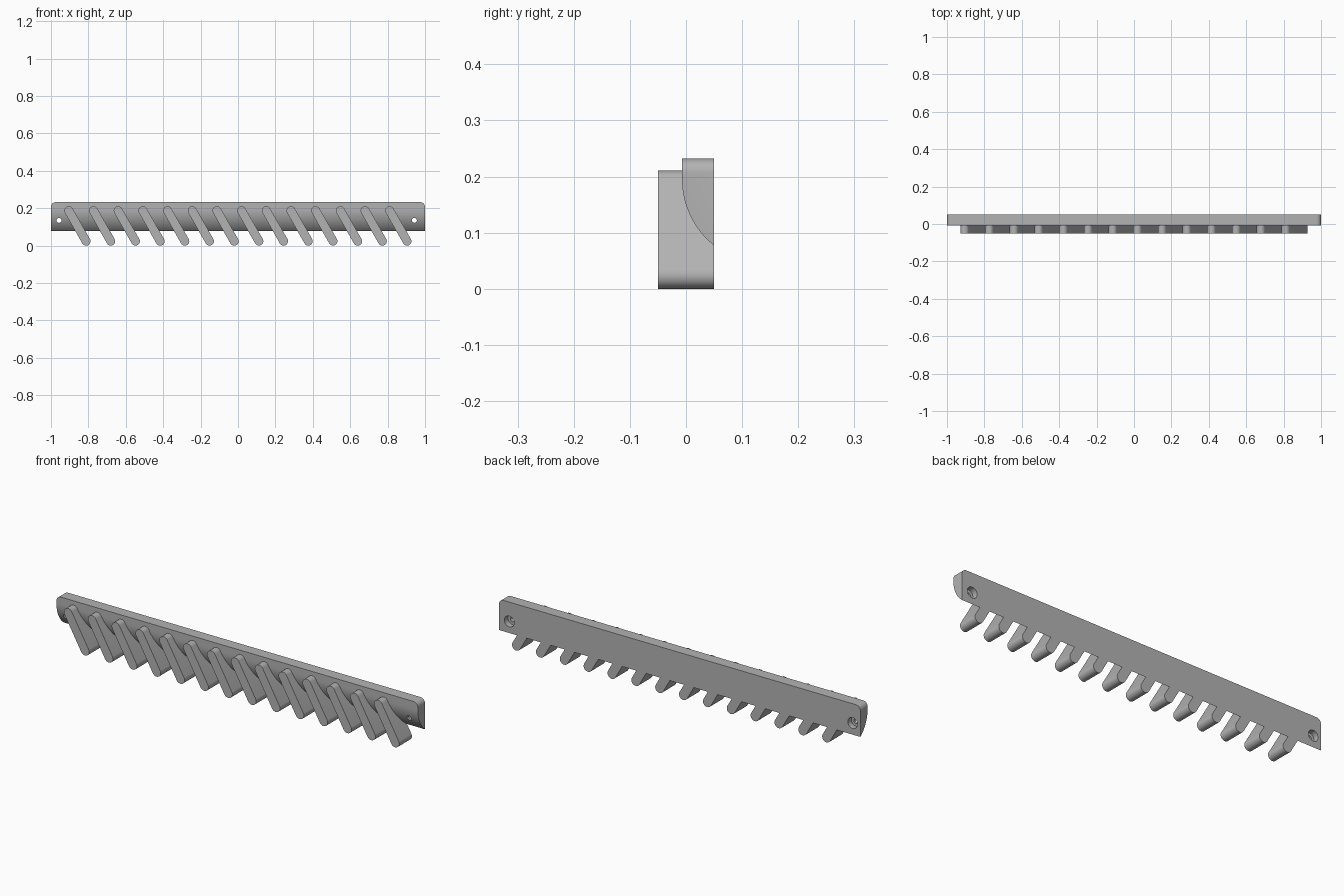
import bpy, bmesh, math
from mathutils import Matrix, Vector

cube = bpy.data.objects.get("Cube")
if cube:
    bpy.data.objects.remove(cube, do_unlink=True)

BACK, FRONT, TOP = 0.05, -0.007, 0.232

grey = bpy.data.materials.new("plain_grey")
grey.use_nodes = True
grey.diffuse_color = (0.45, 0.45, 0.45, 1)
grey.node_tree.nodes["Principled BSDF"].inputs["Base Color"].default_value = (0.45, 0.45, 0.45, 1)


def make_object(name, bm):
    bmesh.ops.recalc_face_normals(bm, faces=bm.faces)
    mesh = bpy.data.meshes.new(name)
    bm.to_mesh(mesh)
    bm.free()
    mesh.materials.append(grey)
    obj = bpy.data.objects.new(name, mesh)
    bpy.context.collection.objects.link(obj)
    return obj


def extrude(bm, outline, offset):
    face = bm.faces.new([bm.verts.new(p) for p in outline])
    new = bmesh.ops.extrude_face_region(bm, geom=[face])["geom"]
    verts = [g for g in new if isinstance(g, bmesh.types.BMVert)]
    bmesh.ops.translate(bm, verts=verts, vec=offset)


def add_hole(bm, x, z, radius, y0, y1):
    place = Matrix.Translation((x, (y0 + y1) / 2, z)) @ Matrix.Rotation(math.pi / 2, 4, "X")
    bmesh.ops.create_cone(bm, cap_ends=True, segments=32, radius1=radius,
                          radius2=radius, depth=y1 - y0, matrix=place)


# Rail: flat back and top, front curving under to a sharp lower edge
R = 0.15
end = math.acos(1 - (BACK - FRONT) / R)
profile = [(-1, BACK, TOP), (-1, FRONT, TOP)]
for i in range(17):
    a = end * i / 16
    profile.append((-1, FRONT + R * (1 - math.cos(a)), 0.195 - R * math.sin(a)))
bm = bmesh.new()
extrude(bm, profile, (2, 0, 0))
corners = [e for e in bm.edges
           if all(v.co.z > TOP - 0.001 for v in e.verts)
           and abs(e.verts[0].co.x - e.verts[1].co.x) < 0.001]
bmesh.ops.bevel(bm, geom=corners, offset=0.025, segments=8, profile=0.5, affect="EDGES")
rail = make_object("toothed_rail", bm)

# Slanted teeth with rounded ends
bm = bmesh.new()
r = 0.0235
for i in range(14):
    top = Vector((-0.905 + 0.132 * i, 0, 0.187))
    low = top + Vector((0.093, 0, -0.1635))
    axis = (top - low).normalized()
    side = Vector((axis.z, 0, -axis.x))
    outline = []
    for centre, sign in ((top, 1), (low, -1)):
        for k in range(17):
            a = math.pi * k / 16
            p = centre + sign * r * (side * math.cos(a) + axis * math.sin(a))
            outline.append((p.x, -BACK, p.z))
    extrude(bm, outline, (0, 2 * BACK, 0))
teeth = make_object("teeth", bm)

# Screw holes, each with a wider recess at the back
bores, recesses = bmesh.new(), bmesh.new()
for x in (-0.957, 0.943):
    add_hole(bores, x, 0.135, 0.013, -0.1, 0.1)
    add_hole(recesses, x, 0.135, 0.027, 0.022, 0.1)
helpers = [(teeth, "UNION"), (make_object("bores", bores), "DIFFERENCE"),
           (make_object("recesses", recesses), "DIFFERENCE")]

for helper, operation in helpers:
    helper.hide_render = True
    mod = rail.modifiers.new(helper.name, "BOOLEAN")
    mod.operation, mod.object, mod.solver = operation, helper, "EXACT"

# Bake the joined solid and drop the helpers
depsgraph = bpy.context.evaluated_depsgraph_get()
solid = bpy.data.meshes.new_from_object(rail.evaluated_get(depsgraph))
rail.modifiers.clear()
rail.data = solid
for helper, _ in helpers:
    bpy.data.objects.remove(helper, do_unlink=True)

bpy.context.view_layer.objects.active = rail
rail.select_set(True)
bpy.ops.object.shade_smooth_by_angle(angle=math.radians(30))
